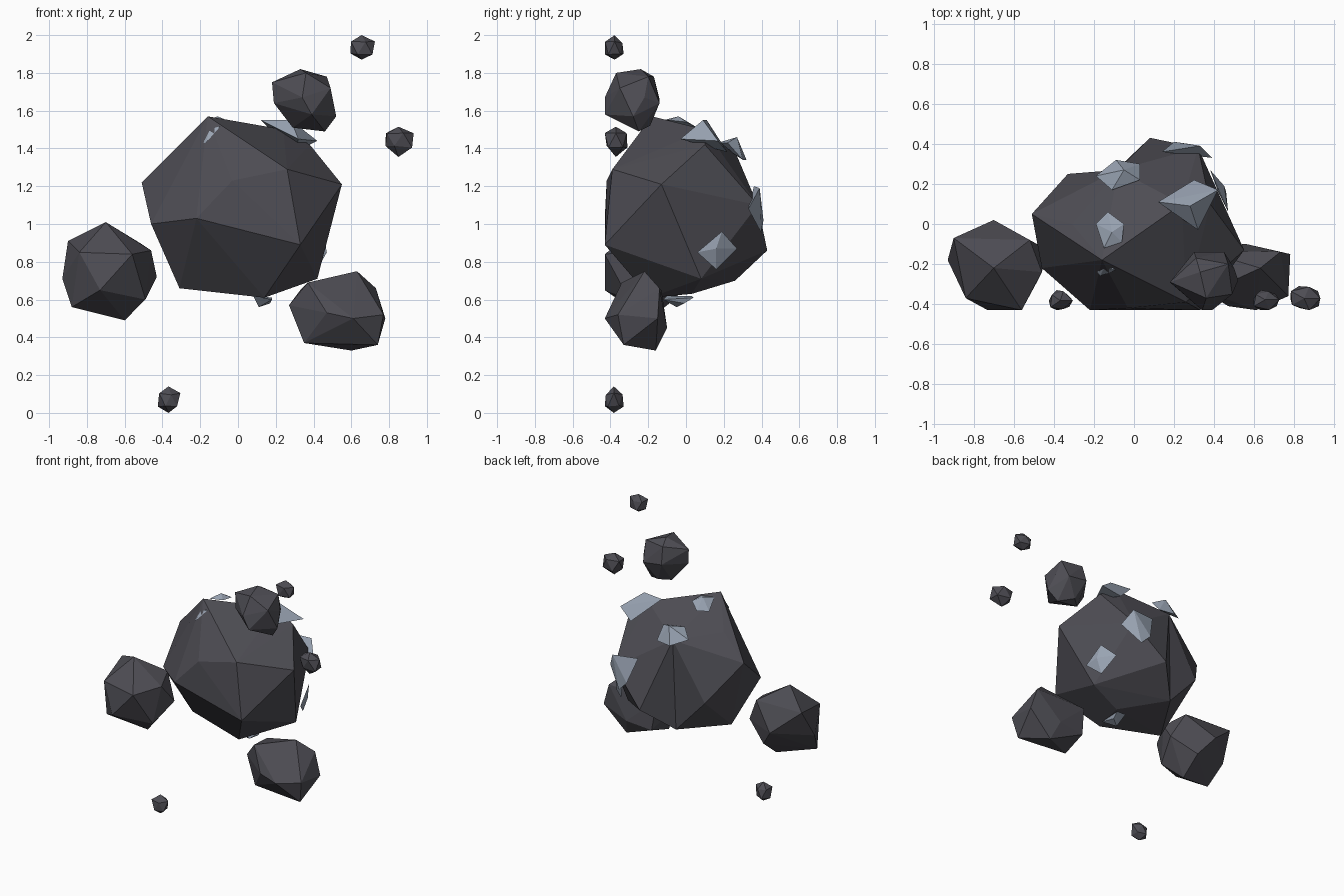
import bpy
import bmesh
import random
from mathutils import Vector

default_cube = bpy.data.objects.get("Cube")
if default_cube:
    bpy.data.objects.remove(default_cube, do_unlink=True)


def make_material(name, red, green, blue):
    material = bpy.data.materials.new(name)
    material.use_nodes = True
    colour = (red, green, blue, 1)
    material.diffuse_color = colour
    shader = material.node_tree.nodes["Principled BSDF"]
    shader.inputs["Base Color"].default_value = colour
    shader.inputs["Roughness"].default_value = 0.9
    return material


stone = make_material("dark grey stone", 0.075, 0.073, 0.087)
crystal = make_material("pale blue crystal", 0.32, 0.37, 0.45)


def add_facets(name, corners, material, valley=None):
    """Wrap corners in a flat-faceted skin; a valley names a ridge to fold inward."""
    bm = bmesh.new()
    for corner in corners:
        bm.verts.new(corner)
    bmesh.ops.convex_hull(bm, input=bm.verts)
    loose = [v for v in bm.verts if not v.link_faces]
    bmesh.ops.delete(bm, geom=loose, context="VERTS")
    if valley:
        ends = [Vector(end) for end in valley]
        ridge = [e for e in bm.edges
                 if all(min((v.co - end).length for v in e.verts) < 0.001 for end in ends)]
        bmesh.ops.rotate_edges(bm, edges=ridge)
    bmesh.ops.recalc_face_normals(bm, faces=bm.faces)
    mesh = bpy.data.meshes.new(name)
    bm.to_mesh(mesh)
    bm.free()
    mesh.materials.append(material)
    obj = bpy.data.objects.new(name, mesh)
    bpy.context.scene.collection.objects.link(obj)


# Main boulder: front corners, then crown, sides, back and underside
back_right = (-.33, .25, .95)
back_left = (.08, .43, .86)
add_facets("main_boulder", [
    (-.03, -.42, 1.23), (-.22, -.43, 1.03), (.26, -.39, 1.29), (.33, -.43, .89),
    (-.16, -.18, 1.57), (.24, .10, 1.5), (.38, .10, 1.42), (-.31, 0, 1.38),
    (-.51, .05, 1.22), (-.46, -.22, 1), (.55, -.13, 1.21), (.42, .08, .71),
    back_right, (-.08, .27, 1.36), back_left, (.32, .38, 1.1),
    (-.31, -.09, .66), (.14, -.19, .61), (.18, .03, .63), (-.1, .26, .7),
], stone, valley=(back_right, back_left))

# Three companion boulders
add_facets("right_side_boulder", [
    (-.70, -.22, 1.01), (-.9, -.07, .91), (-.93, -.18, .71), (-.88, -.28, .56),
    (-.6, -.2, .49), (-.43, -.13, .72), (-.46, -.24, .86), (-.7, .02, .74),
    (-.84, -.37, .85), (-.56, -.43, .84), (-.73, -.43, .65), (-.49, -.3, .6),
    (-.6, -.05, .61), (-.52, -.08, .9),
], stone)

add_facets("lower_left_boulder", [
    (.37, -.34, .69), (.63, -.22, .75), (.73, -.14, .66), (.78, -.15, .5),
    (.74, -.33, .36), (.6, -.16, .33), (.35, -.3, .37), (.27, -.28, .57),
    (.47, -.41, .53), (.61, -.43, .5), (.77, -.36, .52), (.56, -.1, .45),
    (.33, -.13, .65), (.36, -.11, .43),
], stone)

add_facets("upper_boulder", [
    (.18, -.29, 1.75), (.33, -.24, 1.82), (.47, -.2, 1.78), (.49, -.35, 1.72),
    (.52, -.28, 1.57), (.46, -.25, 1.49), (.29, -.25, 1.51), (.19, -.3, 1.64),
    (.36, -.37, 1.8), (.39, -.43, 1.58), (.34, -.43, 1.67), (.3, -.14, 1.66),
    (.45, -.14, 1.64), (.5, -.22, 1.67), (.31, -.17, 1.78), (.36, -.19, 1.52),
], stone)


def add_pebble(name, centre, size, seed):
    """A jittered icosahedron fitted to the given size."""
    rng = random.Random(seed)
    bm = bmesh.new()
    bmesh.ops.create_icosphere(bm, subdivisions=1, radius=1)
    corners = [v.co * rng.uniform(0.85, 1.15) for v in bm.verts]
    bm.free()
    for axis in range(3):
        low = min(c[axis] for c in corners)
        high = max(c[axis] for c in corners)
        for c in corners:
            share = (c[axis] - low) / (high - low) - 0.5
            c[axis] = centre[axis] + share * size[axis]
    add_facets(name, corners, stone)


# Small floating pebbles
add_pebble("top_pebble", (.66, -.38, 1.935), (.13, .10, .13), 1)
add_pebble("left_pebble", (.855, -.37, 1.435), (.15, .12, .16), 2)
add_pebble("bottom_pebble", (-.365, -.38, .07), (.12, .10, .14), 3)

# Crystal shards lodged in the crown, back, side and underside
shards = {
    "brow_crystal": [
        (-.23, -.16, 1.42), (-.21, -.15, 1.48), (-.09, -.23, 1.52),
        (-.17, -.26, 1.43), (-.15, -.22, 1.5)],
    "crown_crystal": [
        (-.19, 0, 1.5), (-.13, .06, 1.51), (-.05, 0, 1.54),
        (-.06, -.09, 1.55), (-.15, -.12, 1.55), (-.11, -.04, 1.57)],
    "rear_crown_crystal": [
        (-.19, .24, 1.38), (-.09, .32, 1.34), (.03, .3, 1.34),
        (.03, .22, 1.43), (-.11, .17, 1.43), (-.05, .27, 1.46)],
    "shoulder_crystal": [
        (.12, .11, 1.55), (.3, .22, 1.38), (.42, .17, 1.44),
        (.32, -.03, 1.45), (.28, .09, 1.55)],
    "back_crystal": [
        (.14, .36, 1.2), (.33, .39, 1.19), (.39, .33, 1.08),
        (.27, .4, .95), (.2, .41, 1.02)],
    "side_crystal": [
        (.47, .06, .85), (.45, .19, .96), (.38, .27, .87),
        (.42, .16, .76), (.46, .16, .87)],
    "underside_crystal": [
        (.08, -.1, .62), (.18, -.12, .6), (.18, .04, .61),
        (.1, .03, .62), (.11, -.05, .56), (.17, -.01, .58)],
}
for name, corners in shards.items():
    add_facets(name, corners, crystal)
